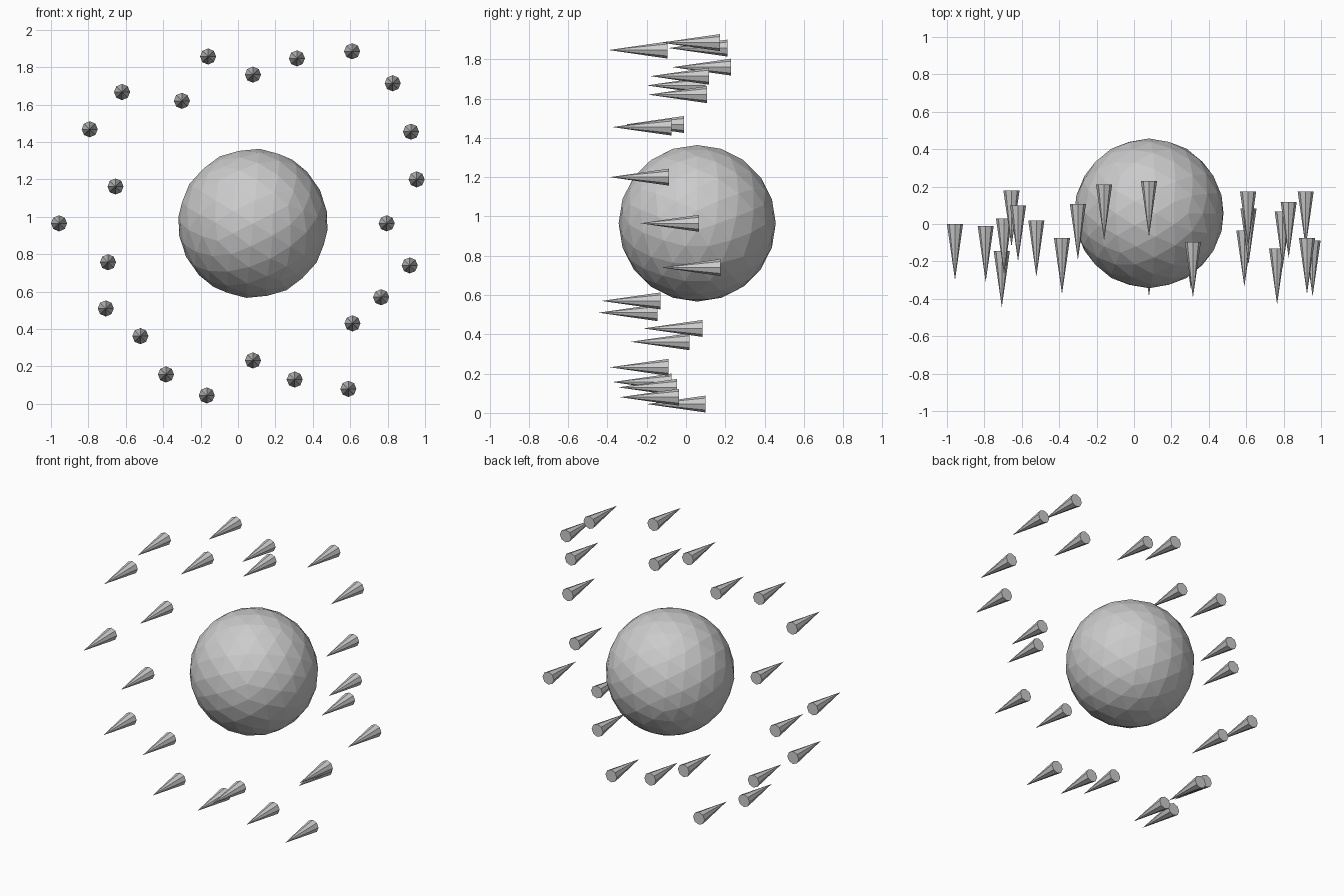
import bpy
from math import pi, atan

CONE_R, CONE_LEN = 0.043, 0.30

# Faceted core ball, turned so its edge midpoints face the axes
bpy.ops.mesh.primitive_ico_sphere_add(
    subdivisions=3, radius=0.40, location=(0.08, 0.057, 0.965),
    rotation=(0, atan(2) / 2, 0))
bpy.context.object.name = "core_ball"

# Ring of darts: x, y of the flat base, z
darts = [
    (-0.16, 0.21, 1.857), (0.315, -0.095, 1.847), (0.61, 0.173, 1.885),
    (0.08, 0.23, 1.76), (0.827, 0.118, 1.714), (-0.30, 0.107, 1.62),
    (-0.62, 0.10, 1.667), (-0.793, -0.01, 1.468), (0.925, -0.075, 1.455),
    (0.955, -0.087, 1.20), (-0.655, 0.178, 1.162), (-0.957, 0.0, 0.965),
    (0.795, 0.067, 0.965), (-0.695, 0.03, 0.757), (0.918, 0.175, 0.74),
    (-0.707, -0.145, 0.51), (0.765, -0.13, 0.57), (0.612, 0.083, 0.43),
    (-0.522, 0.018, 0.362), (-0.385, -0.075, 0.157), (-0.167, 0.10, 0.045),
    (0.08, -0.088, 0.232), (0.303, -0.045, 0.13), (0.59, -0.035, 0.08),
]


def add_dart(i, x, y, z):
    # Eight-sided cone pointing to the front
    bpy.ops.mesh.primitive_cone_add(
        vertices=8, radius1=CONE_R, radius2=0, depth=CONE_LEN,
        location=(x, y - CONE_LEN / 2, z), rotation=(pi / 2, 0, 0))
    bpy.context.object.name = f"dart_{i:02d}"


for i, d in enumerate(darts, 1):
    add_dart(i, *d)
